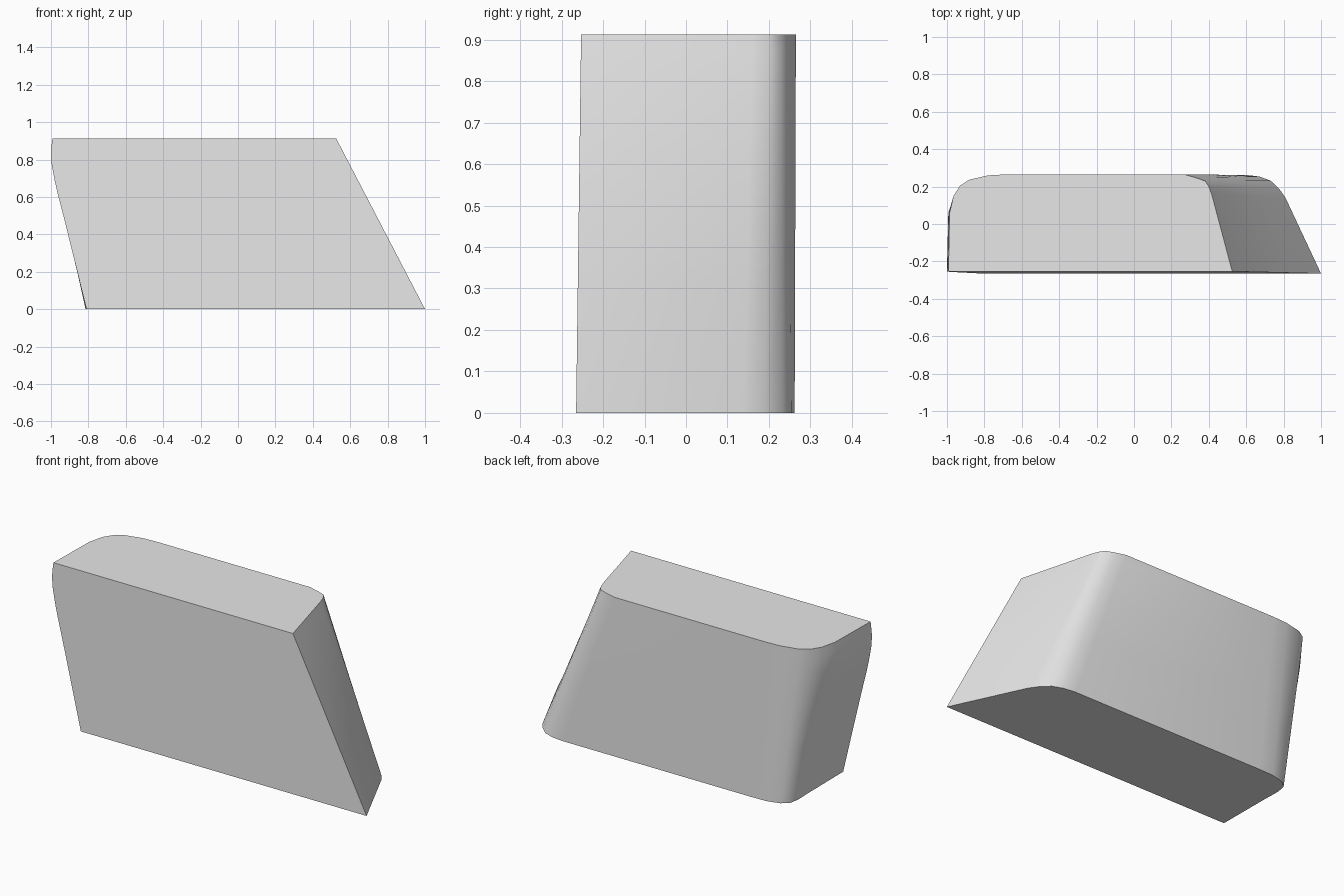
import bpy
import bmesh
import math

cube = bpy.data.objects.get("Cube")
if cube:
    bpy.data.objects.remove(cube, do_unlink=True)

HEIGHT = 0.913

# Matching outlines of the foot and the top, counter-clockwise from the front left
# edge. Each row: foot x, foot y, top x, top y, share of the side bulge
OUTLINE = [
    (-0.81, -0.265, -0.992, -0.253, 1.0),
    (1.00, -0.265, 0.525, -0.253, 0),
    (0.81, 0.14, 0.415, 0.16, 0),
    (0.775, 0.19, 0.40, 0.20, 0),
    (0.73, 0.232, 0.38, 0.23, 0),
    (0.67, 0.254, 0.33, 0.248, 0),
    (0.60, 0.262, 0.27, 0.265, 0),
    (-0.60, 0.262, -0.69, 0.265, 0),
    (-0.69, 0.259, -0.78, 0.26, 0),
    (-0.765, 0.24, -0.88, 0.237, 0),
    (-0.805, 0.205, -0.93, 0.205, 0.1),
    (-0.815, 0.15, -0.965, 0.15, 0.5),
    (-0.812, 0.05, -0.986, 0.06, 0.9),
]

# Levels up the block with the outward bulge of its left-hand side
LEVELS = [(0, 0), (0.3, 0.014), (0.5, 0.024), (0.62, 0.031), (0.69, 0.033),
          (0.77, 0.032), (0.83, 0.025), (0.87, 0.014), (HEIGHT, 0)]


def section(bm, z, bulge):
    t = z / HEIGHT
    return [bm.verts.new((a + (c - a) * t - bulge * w, b + (d - b) * t, z))
            for a, b, c, d, w in OUTLINE]


# Loft the block through its sections and cap both ends
bm = bmesh.new()
rings = [section(bm, z, bulge) for z, bulge in LEVELS]
count = len(OUTLINE)
for low, high in zip(rings, rings[1:]):
    for i in range(count):
        j = (i + 1) % count
        bm.faces.new((low[i], low[j], high[j], high[i]))
bm.faces.new(list(reversed(rings[0])))
bm.faces.new(rings[-1])
bmesh.ops.recalc_face_normals(bm, faces=bm.faces)

mesh = bpy.data.meshes.new("slanted_block")
bm.to_mesh(mesh)
bm.free()
block = bpy.data.objects.new("slanted_block", mesh)
bpy.context.collection.objects.link(block)

# Plain grey colour
grey = bpy.data.materials.new("light_grey")
grey.use_nodes = True
colour = (0.8, 0.8, 0.8, 1)
grey.diffuse_color = colour
grey.node_tree.nodes["Principled BSDF"].inputs["Base Color"].default_value = colour
mesh.materials.append(grey)

# Smooth rounded back corners, crisp front edges and ends
bpy.ops.object.select_all(action="DESELECT")
block.select_set(True)
bpy.context.view_layer.objects.active = block
bpy.ops.object.shade_smooth_by_angle(angle=math.radians(40))
